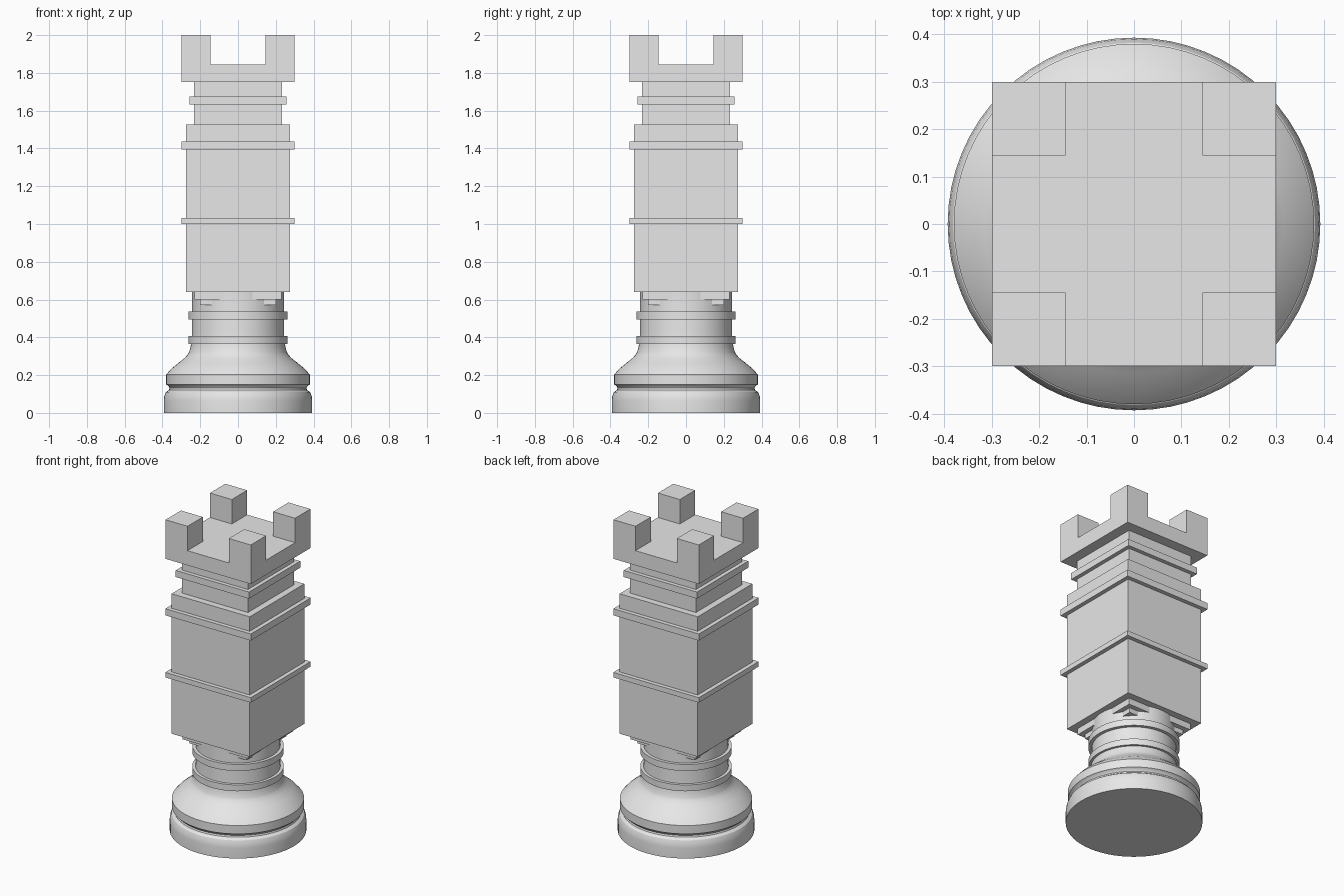
import bpy, bmesh, math

cube = bpy.data.objects.get("Cube")
if cube:
    bpy.data.objects.remove(cube, do_unlink=True)

grey = bpy.data.materials.new("plain_grey")
grey.use_nodes = True
grey.diffuse_color = (0.8, 0.8, 0.8, 1)
grey.node_tree.nodes["Principled BSDF"].inputs["Base Color"].default_value = (0.8, 0.8, 0.8, 1)


def finish(name, bm):
    bmesh.ops.recalc_face_normals(bm, faces=bm.faces)
    mesh = bpy.data.meshes.new(name)
    bm.to_mesh(mesh)
    bm.free()
    mesh.materials.append(grey)
    obj = bpy.data.objects.new(name, mesh)
    bpy.context.collection.objects.link(obj)
    return obj


def block(name, half, z0, z1, x=0, y=0):
    """Square block given by its half width and height range."""
    bm = bmesh.new()
    bmesh.ops.create_cube(bm, size=1)
    for v in bm.verts:
        v.co = (x + v.co.x * 2 * half, y + v.co.y * 2 * half,
                z0 + (v.co.z + 0.5) * (z1 - z0))
    return finish(name, bm)


def turned(name, profile, sides=64):
    """Closed solid of revolution from (radius, height) points."""
    bm = bmesh.new()
    rings = [[bm.verts.new((r * math.cos(math.tau * i / sides),
                            r * math.sin(math.tau * i / sides), z))
              for i in range(sides)] for r, z in profile]
    for low, high in zip(rings, rings[1:]):
        for i in range(sides):
            j = (i + 1) % sides
            bm.faces.new((low[i], low[j], high[j], high[i]))
    bm.faces.new(rings[0])
    bm.faces.new(rings[-1])
    obj = finish(name, bm)
    bpy.ops.object.select_all(action='DESELECT')
    obj.select_set(True)
    bpy.context.view_layer.objects.active = obj
    bpy.ops.object.shade_smooth_by_angle(angle=math.radians(30))


# Round foot, shoulder and stem
turned("round_base", [
    (0.393, 0), (0.393, 0.065), (0.39, 0.09), (0.382, 0.11), (0.365, 0.122),
    (0.362, 0.132), (0.368, 0.142), (0.38, 0.15), (0.38, 0.203),
    (0.352, 0.235), (0.315, 0.265), (0.283, 0.29), (0.265, 0.31), (0.26, 0.32),
    (0.252, 0.345), (0.246, 0.38), (0.243, 0.42), (0.243, 0.64)])
for name, z0, z1 in (("lower_stem_ring", 0.366, 0.406), ("upper_stem_ring", 0.495, 0.536)):
    turned(name, [(0.263, z0), (0.263, z1)])

# Stepped underside of the square tower
block("lower_step", 0.20, 0.57, 0.602)
block("upper_step", 0.23, 0.60, 0.642)

# Square tower with its bands
block("tower_body", 0.274, 0.64, 1.528)
block("lower_tower_band", 0.30, 1.0, 1.032)
block("upper_tower_band", 0.30, 1.394, 1.436)
block("tower_neck", 0.232, 1.52, 1.76)
block("neck_band", 0.257, 1.632, 1.674)

# Crown: slab with a raised block grown out of each corner
bm = bmesh.new()
cuts = [-0.299, -0.145, 0.145, 0.299]
grid = [[bm.verts.new((x, y, 1.752)) for x in cuts] for y in cuts]
floor = [bm.faces.new((grid[j][i], grid[j][i + 1], grid[j + 1][i + 1], grid[j + 1][i]))
         for j in range(3) for i in range(3)]


def raise_faces(faces, height):
    out = bmesh.ops.extrude_face_region(bm, geom=faces, use_keep_orig=(height < 0.1))
    verts = [g for g in out["geom"] if isinstance(g, bmesh.types.BMVert)]
    bmesh.ops.translate(bm, verts=verts, vec=(0, 0, height))
    return [g for g in out["geom"] if isinstance(g, bmesh.types.BMFace)]


top = raise_faces(floor, 0.093)
for face in top:
    c = face.calc_center_median()
    if abs(c.x) > 0.15 and abs(c.y) > 0.15:
        side = bmesh.ops.extrude_discrete_faces(bm, faces=[face])["faces"]
        bmesh.ops.translate(bm, verts=side[0].verts, vec=(0, 0, 2 - 1.845))
bmesh.ops.dissolve_limit(bm, angle_limit=0.01, verts=bm.verts, edges=bm.edges)
finish("crown", bm)
